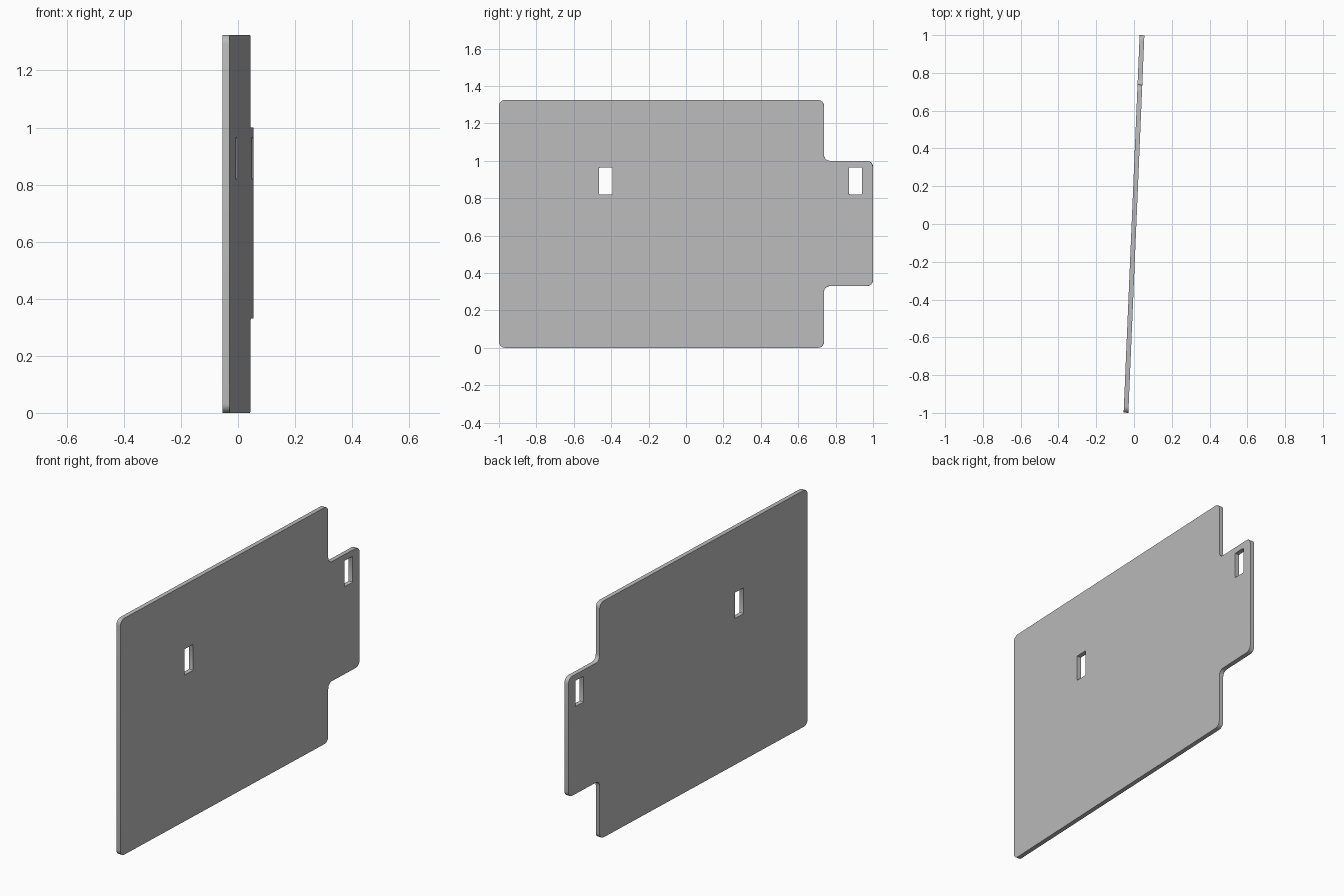
import bpy
import math
from mathutils import Matrix, Vector

if "Cube" in bpy.data.objects:
    bpy.data.objects.remove(bpy.data.objects["Cube"])

THICKNESS = 0.025
TURN = math.radians(-2.43)


def rounded(corners, radius, steps=6):
    """Round every corner of a closed outline of right angles."""
    pts = []
    for i, c in enumerate(corners):
        c = Vector(c)
        a = (Vector(corners[i - 1]) - c).normalized() * radius
        b = (Vector(corners[(i + 1) % len(corners)]) - c).normalized() * radius
        for s in range(steps + 1):
            t = math.pi / 2 * s / steps
            pts.append(c + a * (1 - math.sin(t)) + b * (1 - math.cos(t)))
    return pts


def rectangle(y0, y1, z0, z1):
    return [(y0, z0), (y1, z0), (y1, z1), (y0, z1)]


def add_loop(curve, pts):
    spline = curve.splines.new("POLY")
    spline.points.add(len(pts) - 1)
    for point, p in zip(spline.points, pts):
        point.co = (p.x, p.y, 0, 1)
    spline.use_cyclic_u = True


# Panel outline with an end tab, plus two slots
outline = [(-1, 0), (0.738, 0), (0.738, 0.33), (1, 0.33),
           (1, 1), (0.738, 1), (0.738, 1.325), (-1, 1.325)]
curve = bpy.data.curves.new("panel_outline", "CURVE")
curve.dimensions = "2D"
curve.fill_mode = "BOTH"
curve.extrude = THICKNESS / 2
add_loop(curve, rounded(outline, 0.032))
for y0, y1 in ((-0.465, -0.392), (0.872, 0.942)):
    add_loop(curve, rounded(rectangle(y0, y1, 0.82, 0.965), 0.004, 2))

# Turn the flat outline into an upright mesh panel
helper = bpy.data.objects.new("panel_helper", curve)
bpy.context.scene.collection.objects.link(helper)
bpy.context.view_layer.update()
evaluated = helper.evaluated_get(bpy.context.evaluated_depsgraph_get())
mesh = bpy.data.meshes.new_from_object(evaluated)
bpy.data.objects.remove(helper)
upright = Matrix(((0, 0, 1, 0), (1, 0, 0, 0), (0, 1, 0, 0), (0, 0, 0, 1)))
mesh.transform(Matrix.Rotation(TURN, 4, "Z") @ upright)

panel = bpy.data.objects.new("tabbed_panel", mesh)
bpy.context.scene.collection.objects.link(panel)

# Plain grey finish
grey = bpy.data.materials.new("plain_grey")
grey.use_nodes = True
colour = (0.5, 0.5, 0.5, 1)
grey.diffuse_color = colour
grey.node_tree.nodes["Principled BSDF"].inputs["Base Color"].default_value = colour
mesh.materials.clear()
mesh.materials.append(grey)

# Weld the walls to the faces and smooth only the rounded corners
bpy.ops.object.select_all(action="DESELECT")
panel.select_set(True)
bpy.context.view_layer.objects.active = panel
bpy.ops.object.mode_set(mode="EDIT")
bpy.ops.mesh.select_all(action="SELECT")
bpy.ops.mesh.remove_doubles(threshold=0.0001)
bpy.ops.mesh.normals_make_consistent(inside=False)
bpy.ops.object.mode_set(mode="OBJECT")
bpy.ops.object.shade_smooth_by_angle(angle=math.radians(30))
